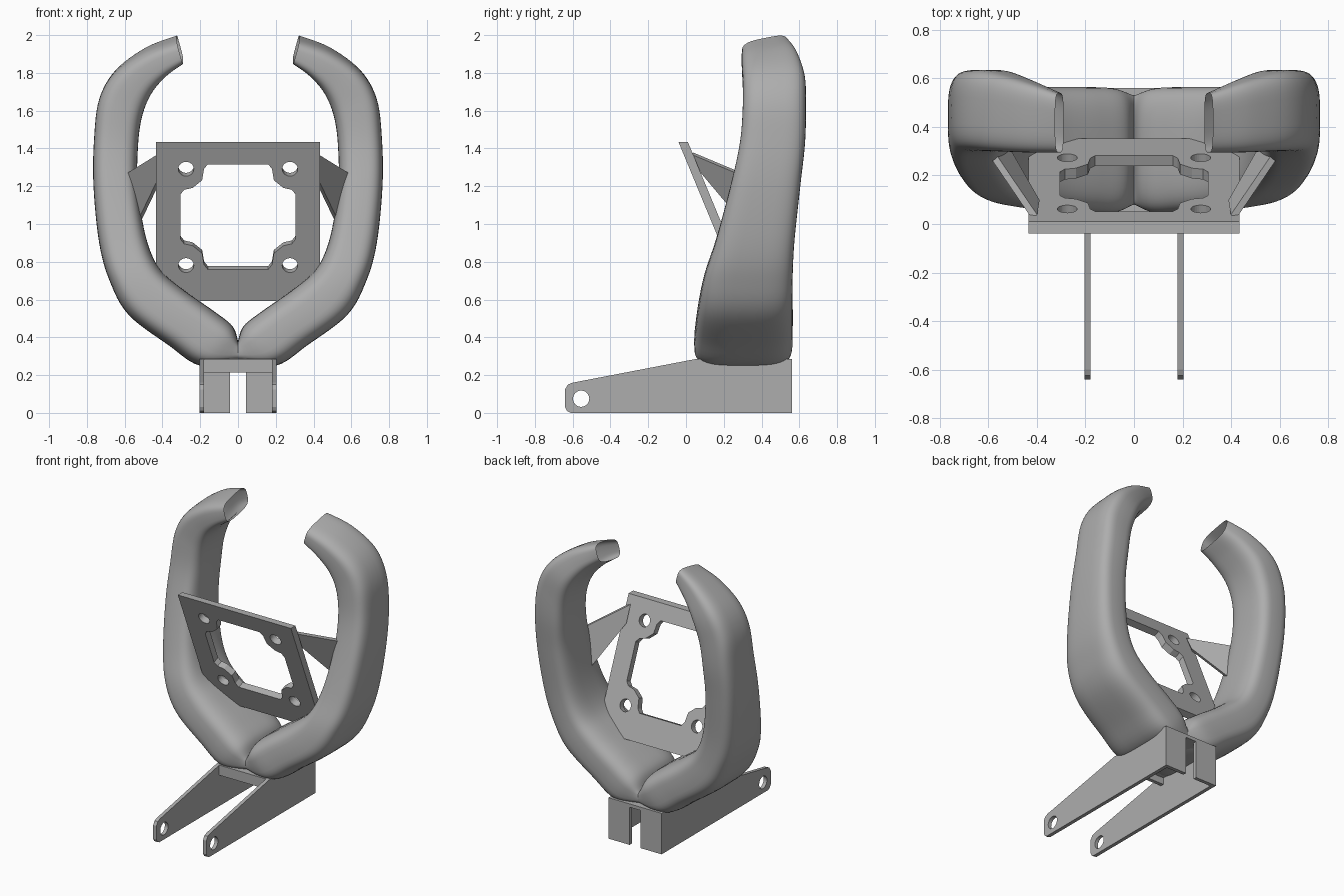
import bpy, bmesh, math
from mathutils import Matrix, Vector

if "Cube" in bpy.data.objects:
    bpy.data.objects.remove(bpy.data.objects["Cube"], do_unlink=True)

GREY = (0.42, 0.42, 0.42, 1)
grey = bpy.data.materials.new("plain_grey")
grey.use_nodes = True
grey.diffuse_color = GREY
grey.node_tree.nodes["Principled BSDF"].inputs["Base Color"].default_value = GREY


def add_object(name, mesh, mirror=False):
    mesh.materials.clear()
    mesh.materials.append(grey)
    ob = bpy.data.objects.new(name, mesh)
    bpy.context.collection.objects.link(ob)
    if mirror:
        mod = ob.modifiers.new("mirror", 'MIRROR')
        mod.use_mirror_merge = False
    return ob


def from_bmesh(name, bm, mirror=False, smooth=False):
    bmesh.ops.recalc_face_normals(bm, faces=bm.faces)
    mesh = bpy.data.meshes.new(name)
    bm.to_mesh(mesh)
    bm.free()
    for p in mesh.polygons:
        p.use_smooth = smooth
    return add_object(name, mesh, mirror)


def circle(cx, cy, r, n=32):
    return [(cx + r * math.cos(math.tau * i / n), cy + r * math.sin(math.tau * i / n)) for i in range(n)]


def plate(loops, thickness, matrix):
    """Flat sheet from an outline followed by hole loops."""
    cu = bpy.data.curves.new("outline", 'CURVE')
    cu.dimensions, cu.fill_mode, cu.extrude = '2D', 'BOTH', thickness / 2
    for loop in loops:
        sp = cu.splines.new('POLY')
        sp.points.add(len(loop) - 1)
        for pt, (x, y) in zip(sp.points, loop):
            pt.co = (x, y, 0, 1)
        sp.use_cyclic_u = True
    tmp = bpy.data.objects.new("outline", cu)
    mesh = bpy.data.meshes.new_from_object(tmp)
    bpy.data.objects.remove(tmp)
    bpy.data.curves.remove(cu)
    bm = bmesh.new()
    bm.from_mesh(mesh)
    bpy.data.meshes.remove(mesh)
    bmesh.ops.remove_doubles(bm, verts=bm.verts, dist=1e-5)
    bm.transform(matrix)
    return bm


def axes(x, y, z, origin):
    return Matrix.Translation(origin) @ Matrix((x, y, z)).transposed().to_4x4()


def box(name, lo, hi, mirror=False):
    bm = bmesh.new()
    bmesh.ops.create_cube(bm, size=1)
    for v in bm.verts:
        v.co = [a + (c + 0.5) * (b - a) for a, b, c in zip(lo, hi, v.co)]
    return from_bmesh(name, bm, mirror)


# Curved arms: inner x, z, outer x, z, front y, back y, tilt
SECTIONS = [
    (0, .38, 0, .27, .08, .53, 0),
    (.03, .46, .2, .25, .045, .56, 0),
    (.13, .54, .37, .36, .05, .565, 0),
    (.3, .66, .58, .52, .07, .565, 0),
    (.42, .77, .68, .7, .1, .565, 0),
    (.49, .94, .735, .9, .16, .575, 0),
    (.53, 1.2, .765, 1.2, .235, .605, 0),
    (.53, 1.4, .762, 1.45, .285, .63, 0),
    (.51, 1.56, .735, 1.66, .3, .635, 0),
    (.46, 1.69, .65, 1.81, .3, .63, .01),
    (.38, 1.79, .49, 1.925, .295, .59, .02),
    (.29, 1.86, .325, 1.985, .295, .54, .025),
]


def spline(rows, steps):
    """Catmull-Rom interpolation of whole section rows."""
    out = []
    last = len(rows) - 1
    for i in range(last):
        a, b, c, d = (rows[min(max(k, 0), last)] for k in range(i - 1, i + 3))
        for s in range(steps):
            t = s / steps
            out.append([q + t / 2 * (r - p + t * (2 * p - 5 * q + 4 * r - w + t * (3 * (q - r) + w - p)))
                        for p, q, r, w in zip(a, b, c, d)])
    return out + [list(rows[-1])]


def power(c, e=0.55):
    return math.copysign(abs(c) ** e, c)


SIDES = 48
bm = bmesh.new()
rings = []
for xi, zi, xo, zo, yf, yb, tilt in spline(SECTIONS, 6):
    mid = Vector(((xi + xo) / 2, (yf + yb) / 2, (zi + zo) / 2))
    u = Vector(((xo - xi) / 2, 0, (zo - zi) / 2))
    v = Vector((0, (yb - yf) / 2, tilt))
    angles = [math.tau * k / SIDES for k in range(SIDES)]
    rings.append([bm.verts.new(mid + u * power(math.cos(a)) + v * power(math.sin(a))) for a in angles])
for a, b in zip(rings, rings[1:]):
    for k in range(SIDES):
        n = (k + 1) % SIDES
        bm.faces.new((a[k], a[n], b[n], b[k]))
from_bmesh("curved_arms", bm, mirror=True, smooth=True)

# Leaning face plate with a lugged opening and four bolt holes
LEAN = math.radians(22.5)
SIN, COS = math.sin(LEAN), math.cos(LEAN)
TOP = 1.435


def both_sides(half):
    return half + [(-x, z) for x, z in reversed(half)]


outline = both_sides([(.27, .6), (.435, .76), (.435, TOP + .03)])
corner = [(.305, 1.165), (.285, 1.19), (.24, 1.2), (.19, 1.24), (.18, 1.3), (.16, 1.325)]
MID = 1.047
opening = both_sides([(x, 2 * MID - z) for x, z in reversed(corner)] + corner)


def on_slope(loop):
    return [(x, (z - 1) / COS) for x, z in loop]


bolts = [circle(sx * .275, (z - 1) / COS, .041) for sx in (1, -1) for z in (.79, 1.3)]
bm = plate([on_slope(outline), on_slope(opening)] + bolts, .046,
           axes((1, 0, 0), (0, -SIN, COS), (0, -COS, -SIN), (0, .165, 1)))
bmesh.ops.bisect_plane(bm, geom=bm.verts[:] + bm.edges[:] + bm.faces[:],
                       plane_co=(0, 0, TOP), plane_no=(0, 0, 1), clear_outer=True)
bmesh.ops.holes_fill(bm, edges=[e for e in bm.edges if e.is_boundary])
from_bmesh("face_plate", bm)

# Gussets joining the face plate to the arms
bm = bmesh.new()
quad = [Vector(p) for p in ((.41, .03, 1.375), (.58, .28, 1.27), (.52, .3, 1.02), (.4, .09, 1.27))]
normal = (quad[1] - quad[0]).cross(quad[2] - quad[0]).normalized() * .014
front = [bm.verts.new(p + normal) for p in quad]
back = [bm.verts.new(p - normal) for p in quad]
bm.faces.new(front)
bm.faces.new(back[::-1])
for k in range(4):
    n = (k + 1) % 4
    bm.faces.new((front[k], back[k], back[n], front[n]))
from_bmesh("gussets", bm, mirror=True)

# Base bracket: side plates with pivot holes
side = [(.56, 0), (.56, .285), (.05, .285), (-.6, .16), (-.625, .15), (-.64, .125),
        (-.64, .03), (-.63, .01), (-.61, 0)]
bm = plate([side, circle(-.555, .075, .043)], .025, axes((0, 1, 0), (0, 0, 1), (1, 0, 0), (.192, 0, 0)))
from_bmesh("side_plates", bm, mirror=True)

# Top sheet, front lip and split back plates
box("top_sheet", (-.18, .05, .262), (.18, .56, .285))
box("front_lip", (-.18, .05, .215), (.18, .075, .285))
box("back_plates", (.042, .535, 0), (.18, .56, .265), mirror=True)
